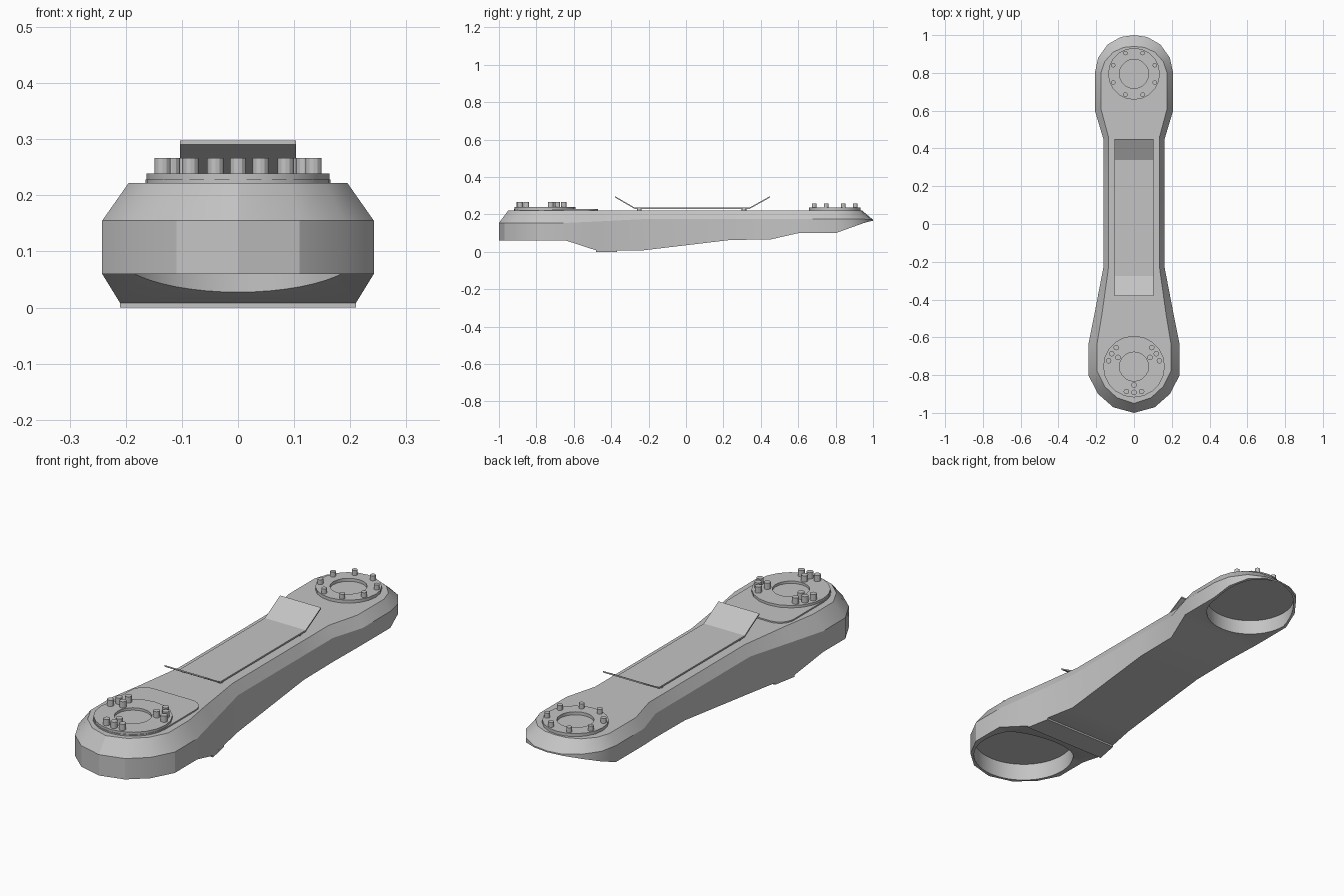
import bpy, bmesh, math
from mathutils import Vector

cube = bpy.data.objects.get("Cube")
if cube:
    bpy.data.objects.remove(cube, do_unlink=True)

grey = bpy.data.materials.new("plain_grey")
grey.use_nodes = True
grey.diffuse_color = (0.55, 0.55, 0.55, 1)
grey.node_tree.nodes["Principled BSDF"].inputs["Base Color"].default_value = (0.55, 0.55, 0.55, 1)


def finish(name, bm, angle=25):
    bmesh.ops.remove_doubles(bm, verts=bm.verts, dist=1e-5)
    bmesh.ops.recalc_face_normals(bm, faces=bm.faces)
    mesh = bpy.data.meshes.new(name)
    bm.to_mesh(mesh)
    bm.free()
    mesh.materials.append(grey)
    obj = bpy.data.objects.new(name, mesh)
    bpy.context.collection.objects.link(obj)
    smooth(obj, angle)
    return obj


def smooth(obj, angle):
    bpy.ops.object.select_all(action='DESELECT')
    obj.select_set(True)
    bpy.context.view_layer.objects.active = obj
    bpy.ops.object.shade_smooth_by_angle(angle=math.radians(angle))


def circle(r, y, n, start=0.0):
    steps = [start + math.tau * i / n for i in range(n)]
    return [(r * math.cos(a), y + r * math.sin(a)) for a in steps]


def prism(name, pts, z0, z1):
    bm = bmesh.new()
    face = bm.faces.new([bm.verts.new((x, y, z0)) for x, y in pts])
    ext = bmesh.ops.extrude_face_region(bm, geom=[face])
    verts = [g for g in ext["geom"] if isinstance(g, bmesh.types.BMVert)]
    bmesh.ops.translate(bm, verts=verts, vec=(0, 0, z1 - z0))
    if face.is_valid and not any(len(e.link_faces) > 1 for e in face.edges):
        bm.faces.new([v for v in face.verts])
    return finish(name, bm)


def ring(name, y, r_out, r_in, z0, z1, n):
    bm = bmesh.new()
    loops = []
    for r, z in ((r_out, z0), (r_out, z1), (r_in, z1), (r_in, z0)):
        loops.append([bm.verts.new((px, py, z)) for px, py in circle(r, y, n)])
    for k in range(4):
        a, b = loops[k], loops[(k + 1) % 4]
        for i in range(n):
            j = (i + 1) % n
            bm.faces.new((a[i], a[j], b[j], b[i]))
    return finish(name, bm)


def bolts(name, spots, r, z0, z1):
    bm = bmesh.new()
    for x, y in spots:
        made = bmesh.ops.create_cone(bm, cap_ends=True, segments=12, radius1=r, radius2=r, depth=z1 - z0)
        bmesh.ops.translate(bm, verts=made["verts"], vec=(x, y, (z0 + z1) / 2))
    return finish(name, bm)


# Arm body: outer x, outer y, top x, top y, underside z, chamfer start z
TOP = 0.222
stations = [
    (0.00, -1.00, 0.00, -0.95, 0.06, 0.155),
    (0.11, -0.97, 0.09, -0.92, 0.06, 0.155),
    (0.19, -0.90, 0.155, -0.86, 0.06, 0.155),
    (0.242, -0.80, 0.195, -0.78, 0.06, 0.155),
    (0.242, -0.64, 0.195, -0.63, 0.06, 0.155),
    (0.21, -0.48, 0.17, -0.48, 0.008, 0.162),
    (0.162, -0.23, 0.135, -0.23, 0.008, 0.175),
    (0.162, 0.24, 0.135, 0.24, 0.064, 0.175),
    (0.162, 0.45, 0.135, 0.46, 0.066, 0.175),
    (0.207, 0.60, 0.175, 0.61, 0.10, 0.175),
    (0.207, 0.80, 0.175, 0.80, 0.10, 0.175),
    (0.19, 0.88, 0.155, 0.86, 0.129, 0.175),
    (0.14, 0.95, 0.11, 0.91, 0.154, 0.175),
    (0.07, 0.99, 0.055, 0.935, 0.165, 0.172),
    (0.00, 1.00, 0.00, 0.94, 0.166, 0.172),
]
bm = bmesh.new()
rows = []
for ox, oy, tx, ty, zb, zc in stations:
    half = [(ox, oy, zb), (ox, oy, zc), (tx, ty, TOP)]
    right = [bm.verts.new(p) for p in half]
    left = right if ox == 0 else [bm.verts.new((-x, y, z)) for x, y, z in half]
    rows.append(right + left[::-1])


def add_face(verts):
    unique = list(dict.fromkeys(verts))
    if len(unique) > 2:
        bm.faces.new(unique)


for a, b in zip(rows, rows[1:]):
    for k in (0, 1, 3, 4, 5):
        m = (k + 1) % 6
        add_face((a[k], a[m], b[m], b[k]))
bm.faces.new([r[2] for r in rows] + [r[3] for r in rows[-2:0:-1]])
body = finish("arm_body", bm)

# Round recesses underneath both ends
for y, r, ceiling in ((-0.76, 0.22, 0.14), (0.80, 0.192, 0.168)):
    cutter = prism("recess_cutter", circle(r, y, 48), -0.1, ceiling)
    cutter.hide_render = True
    mod = body.modifiers.new("recess", 'BOOLEAN')
    mod.operation = 'DIFFERENCE'
    mod.solver = 'EXACT'
    mod.object = cutter
    bpy.context.view_layer.objects.active = body
    bpy.ops.object.modifier_apply(modifier=mod.name)
    bpy.data.objects.remove(cutter, do_unlink=True)
smooth(body, 25)

# Thin rib across the underside
prism("underside_rib", [(-0.21, -0.48), (0.21, -0.48), (0.189, -0.37), (-0.189, -0.37)], 0.0, 0.012)

# Rounded cover panel at the front end
outline = []
for cx, cy, r, a0, a1 in ((0.095, -0.54, 0.07, 0, 90), (-0.095, -0.54, 0.07, 90, 180), (0, -0.755, 0.165, 180, 360)):
    n = 6 if r < 0.1 else 14
    for i in range(n + 1):
        a = math.radians(a0 + (a1 - a0) * i / n)
        outline.append((cx + r * math.cos(a), cy + r * math.sin(a)))
prism("front_cover_panel", outline, 0.215, 0.228)

# Joint rings
ring("front_joint_ring", -0.755, 0.163, 0.077, 0.22, 0.239, 20)
ring("back_joint_ring", 0.795, 0.137, 0.077, 0.215, 0.236, 20)

# Front bolts: three clusters of four
spots = []
for base in (-90, 30, 150):
    for offset, r in ((0, 0.098), (0, 0.136), (17, 0.138), (-17, 0.138)):
        a = math.radians(base + offset)
        spots.append((r * math.cos(a), -0.755 + r * math.sin(a)))
bolts("front_bolts", spots, 0.0145, 0.23, 0.267)

# Back bolts: eight evenly spaced
bolts("back_bolts", circle(0.119, 0.795, 8, math.pi / 8), 0.012, 0.23, 0.258)

# Strap with upturned ends
path = [(-0.38, 0.294), (-0.275, 0.233), (0.34, 0.233), (0.45, 0.294)]
bm = bmesh.new()
loop = [(y, z - 0.003) for y, z in path] + [(y, z + 0.004) for y, z in path[::-1]]
sides = [[bm.verts.new((x, y, z)) for y, z in loop] for x in (-0.103, 0.103)]
for s in sides:
    for i in range(3):
        bm.faces.new((s[i], s[i + 1], s[6 - i], s[7 - i]))
for i in range(8):
    j = (i + 1) % 8
    bm.faces.new((sides[0][i], sides[0][j], sides[1][j], sides[1][i]))
finish("top_strap", bm, 15)

# Small feet under the strap
bolts("strap_feet", [(x, y) for x in (-0.085, 0.085) for y in (-0.25, 0.31)], 0.013, 0.215, 0.232)
